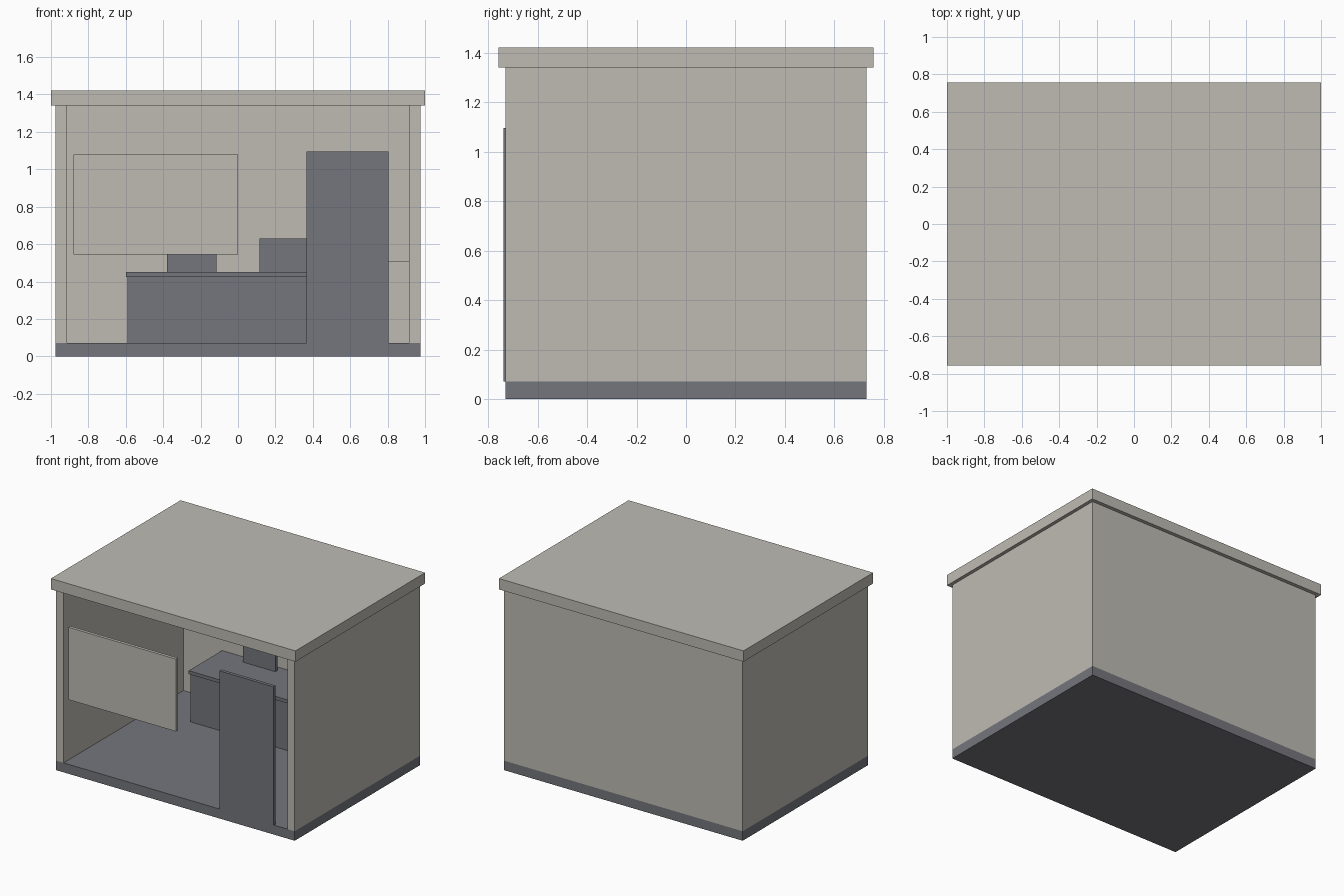
import bpy
import bmesh
from mathutils import Matrix, Vector

cube = bpy.data.objects.get("Cube")
if cube:
    bpy.data.objects.remove(cube, do_unlink=True)


def make_material(name, rgb):
    mat = bpy.data.materials.new(name)
    mat.use_nodes = True
    mat.diffuse_color = (*rgb, 1)
    mat.node_tree.nodes["Principled BSDF"].inputs["Base Color"].default_value = (*rgb, 1)
    return mat


cream = make_material("warm_cream", (0.52, 0.50, 0.455))
slate = make_material("slate_gray", (0.178, 0.181, 0.205))


def box(name, mat, xs, ys, zs):
    """Flat-sided box spanning the given x, y and z ranges."""
    low, high = map(Vector, zip(xs, ys, zs))
    bm = bmesh.new()
    place = Matrix.Translation((low + high) / 2) @ Matrix.Diagonal((high - low).to_4d())
    bmesh.ops.create_cube(bm, size=1, matrix=place)
    mesh = bpy.data.meshes.new(name)
    bm.to_mesh(mesh)
    bm.free()
    mesh.materials.append(mat)
    obj = bpy.data.objects.new(name, mesh)
    bpy.context.collection.objects.link(obj)
    return obj


# Main sizes of the shell
half_w, half_d, wall = 0.975, 0.73, 0.06
floor_top, eaves, roof_top = 0.07, 1.34, 1.42
inner_w, inner_back = half_w - wall, half_d - wall
desk_top = 0.45

# Shell: floor, side walls, back wall and overhanging roof, open at the front
box("floor", slate, (-half_w, half_w), (-half_d, half_d), (0, floor_top))
for side, s in (("left", 1), ("right", -1)):
    box(side + "_wall", cream, sorted((s * inner_w, s * half_w)),
        (-half_d, half_d), (floor_top, eaves))
box("back_wall", cream, (-inner_w, inner_w), (inner_back, half_d), (floor_top, eaves))
box("roof", cream, (-1, 1), (-0.757, 0.757), (eaves, roof_top))

# Front: door and hanging window panel
box("door", slate, (0.365, 0.805), (-0.737, -0.712), (floor_top, 1.095))
box("window_panel", cream, (-0.88, 0), (-0.725, -0.702), (0.545, 1.08))

# Desk against the back wall, with a screen and a machine on it
box("desk_body", slate, (-0.59, 0.41), (0.29, inner_back), (floor_top, 0.425))
box("desk_top", slate, (-0.6, 0.42), (0.28, inner_back), (0.425, desk_top))
box("screen", slate, (-0.38, -0.115), (0.6, 0.627), (desk_top, 0.63))
box("desk_machine", slate, (0.115, 0.38), (0.46, 0.64), (desk_top, 0.63))

# Low cabinet in the back corner
box("low_cabinet", cream, (0.48, inner_w), (0.1, inner_back), (floor_top, 0.51))
